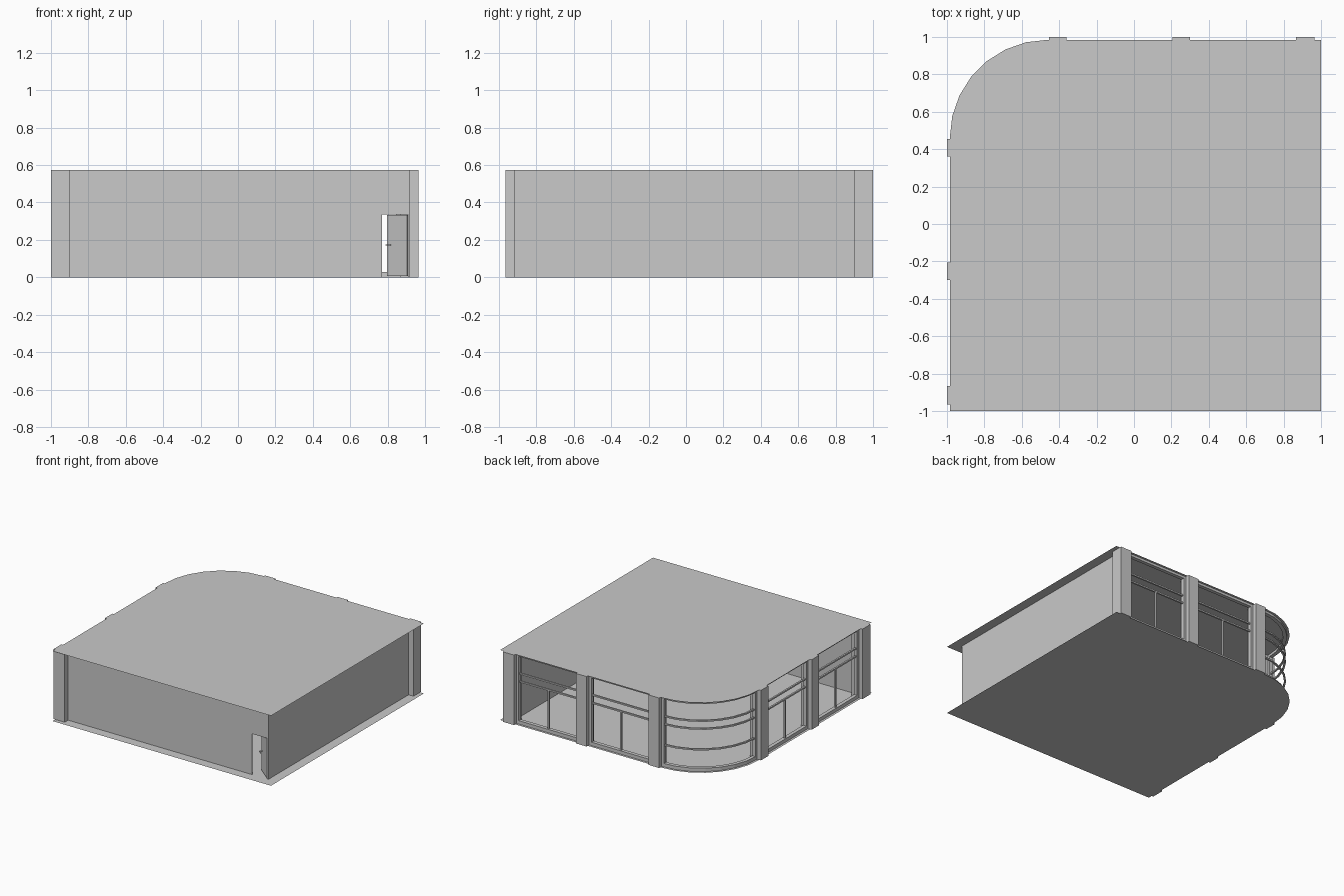
import bpy, bmesh, math
from mathutils import Vector

if "Cube" in bpy.data.objects:
    bpy.data.objects.remove(bpy.data.objects["Cube"])

H = 0.575            # storey height
C, R = 0.46, 0.525   # rounded corner centre offset and slab radius
SEG = 7

grey = bpy.data.materials.new("light grey")
grey.diffuse_color = (0.588, 0.588, 0.588, 1)
grey.use_nodes = True
grey.node_tree.nodes["Principled BSDF"].inputs["Base Color"].default_value = grey.diffuse_color


def finish(name, bm):
    bmesh.ops.recalc_face_normals(bm, faces=bm.faces[:])
    me = bpy.data.meshes.new(name)
    bm.to_mesh(me)
    bm.free()
    me.materials.append(grey)
    ob = bpy.data.objects.new(name, me)
    bpy.context.collection.objects.link(ob)
    return ob


def add_box(bm, x0, x1, y0, y1, z0, z1, flip=False):
    """Box by limits; flip mirrors it from the back side onto the left side."""
    if flip:
        x0, x1, y0, y1 = -y1, -y0, -x1, -x0
    vs = bmesh.ops.create_cube(bm, size=1)["verts"]
    for v in vs:
        v.co = Vector(((x0 + x1) / 2 + v.co.x * (x1 - x0),
                       (y0 + y1) / 2 + v.co.y * (y1 - y0),
                       (z0 + z1) / 2 + v.co.z * (z1 - z0)))


def arc(r):
    return [(-C + r * math.cos(a), C + r * math.sin(a))
            for a in (math.pi / 2 * (1 + i / SEG) for i in range(SEG + 1))]


# Floor and roof sheets with one rounded corner
for name, z in (("floor", 0), ("roof", H)):
    bm = bmesh.new()
    pts = [(1, -1), (1, 0.985)] + arc(R) + [(-0.985, -1)]
    f = bm.faces.new([bm.verts.new((x, y, z)) for x, y in pts])
    finish(name, bm)

# Front wall with a notch for the doorway
D0, D1, DH = 0.77, 0.91, 0.335
W = 0.92
prof = [(-0.95, 0), (D0, 0), (D0, DH), (D1, DH), (D1, 0), (W, 0), (W, H), (-0.95, H)]
bm = bmesh.new()
face = bm.faces.new([bm.verts.new((x, -W, z)) for x, z in prof])
ext = bmesh.ops.extrude_face_region(bm, geom=[face])["geom"]
bmesh.ops.translate(bm, vec=(0, 0.01, 0),
                    verts=[v for v in ext if isinstance(v, bmesh.types.BMVert)])
bm.faces.ensure_lookup_table()
if not face.is_valid or len([f for f in bm.faces if len(f.verts) == 8]) < 2:
    bm.faces.new([v for v in bm.verts if abs(v.co.y + W) < 1e-5])
finish("front_wall", bm)

# Right wall
bm = bmesh.new()
add_box(bm, W - 0.01, W, -W + 0.01, 0.92, 0, H)
finish("right_wall", bm)

# Pillars and bay windows on the back, mirrored onto the left side
PILLARS = [(-0.455, -0.36), (0.205, 0.30), (0.865, 0.965)]
BARS = [(0.34, 0.352), (0.405, 0.417)]
for flip, side in ((False, "back"), (True, "left")):
    for i, (a, b) in enumerate(PILLARS):
        bm = bmesh.new()
        add_box(bm, a, b, 0.90, 1.0, 0, H, flip)
        finish(f"{side}_pillar_{i + 1}", bm)
    for i in range(2):
        a, b = PILLARS[i][1], PILLARS[i + 1][0]
        m = (a + b) / 2
        bm = bmesh.new()
        for x0, x1 in ((a, a + 0.02), (b - 0.02, b)):        # jambs
            add_box(bm, x0, x1, 0.935, 0.965, 0, H, flip)
        for z0, z1 in ((0, 0.028), (H - 0.02, H)):           # sill and head
            add_box(bm, a + 0.02, b - 0.02, 0.935, 0.965, z0, z1, flip)
        for z0, z1 in BARS:                                  # transoms
            add_box(bm, a + 0.02, b - 0.02, 0.943, 0.957, z0, z1, flip)
        add_box(bm, m - 0.006, m + 0.006, 0.943, 0.957, 0.028, BARS[0][0], flip)
        finish(f"{side}_window_frame_{i + 1}", bm)

# Curved corner window: swept rectangular rails plus end jambs
bm = bmesh.new()
RAILS = [(0, 0.028, 0.475, 0.505), (H - 0.02, H, 0.475, 0.505), (0.17, 0.182, 0.483, 0.497)]
RAILS += [(z0, z1, 0.483, 0.497) for z0, z1 in BARS]
for z0, z1, r0, r1 in RAILS:
    loops = []
    for (xi, yi), (xo, yo) in zip(arc(r0), arc(r1)):
        loops.append([bm.verts.new(p) for p in
                      ((xi, yi, z0), (xo, yo, z0), (xo, yo, z1), (xi, yi, z1))])
    for p, q in zip(loops, loops[1:]):
        for k in range(4):
            bm.faces.new((p[k], p[(k + 1) % 4], q[(k + 1) % 4], q[k]))
    bm.faces.new(loops[0])
    bm.faces.new(loops[-1])
for flip in (False, True):
    add_box(bm, -0.475, -0.455, 0.935, 0.965, 0, H, flip)
finish("curved_window_frame", bm)

# Door leaf, hinged on the right and opened inwards (local -x runs from the hinge)
angle = -math.radians(39)
bm = bmesh.new()
add_box(bm, -0.138, 0, -0.004, 0.004, 0.006, DH - 0.002)
door = finish("door", bm)

# Lever handles on both faces
bm = bmesh.new()
add_box(bm, -0.129, -0.123, -0.026, 0.026, 0.169, 0.175)
add_box(bm, -0.129, -0.095, -0.028, -0.023, 0.169, 0.175)
add_box(bm, -0.129, -0.095, 0.023, 0.028, 0.169, 0.175)
handle = finish("door_handle", bm)
for ob in (door, handle):
    ob.location = (D1 - 0.003, -W + 0.006, 0)
    ob.rotation_euler.z = angle
